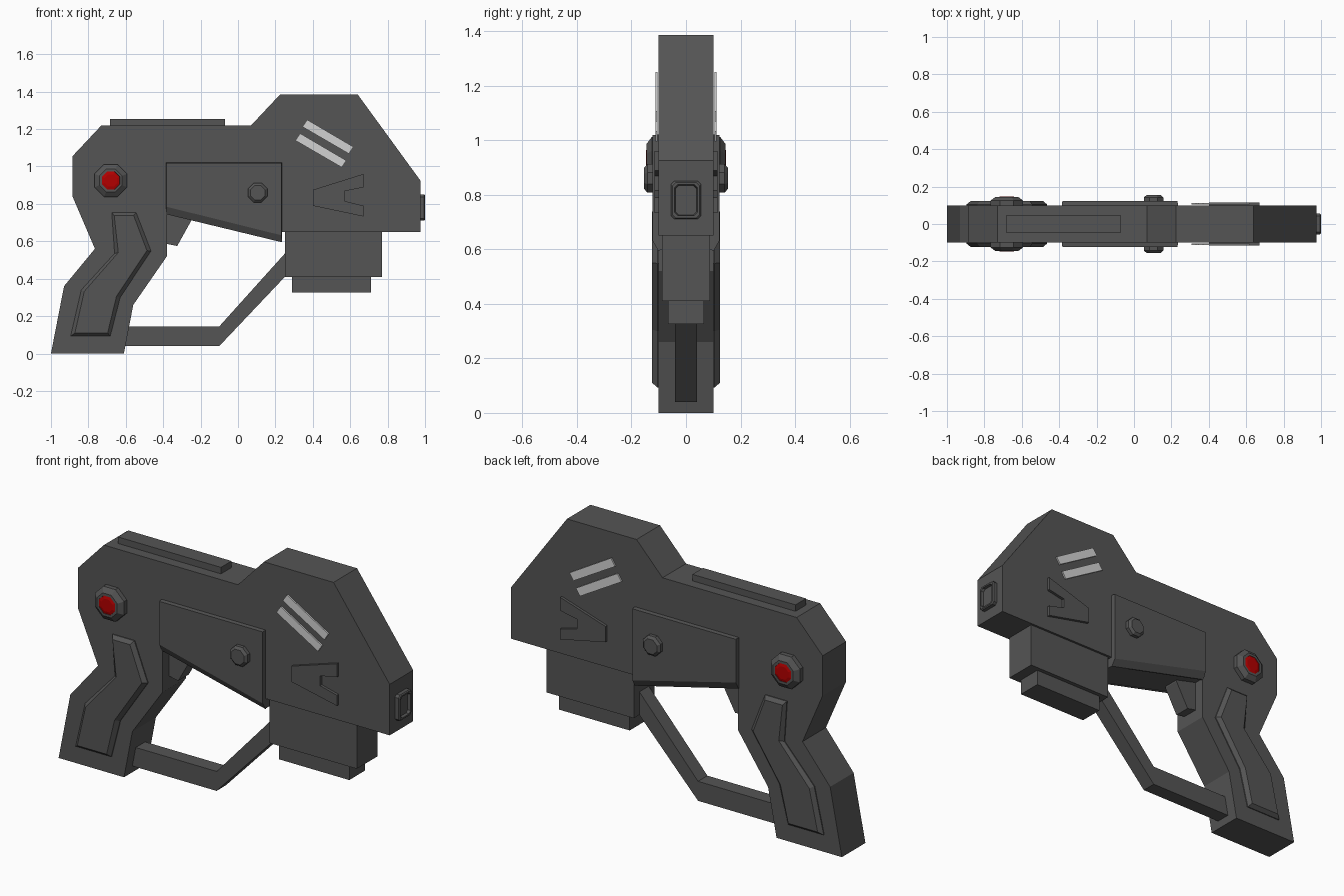
import bpy, bmesh, math

if "Cube" in bpy.data.objects:
    bpy.data.objects.remove(bpy.data.objects["Cube"])


def material(name, color):
    m = bpy.data.materials.new(name)
    m.diffuse_color = (*color, 1)
    m.use_nodes = True
    m.node_tree.nodes["Principled BSDF"].inputs["Base Color"].default_value = m.diffuse_color
    return m


GREY = material("dark grey", (0.09, 0.09, 0.09))
RED = material("red", (0.45, 0.0, 0.0))
LIGHT = material("light grey", (0.65, 0.65, 0.65))


def skin(name, stacks, mat):
    """Each stack is a list of equal-length rings, skinned and capped at both ends."""
    bm = bmesh.new()
    for rings in stacks:
        vr = [[bm.verts.new(p) for p in ring] for ring in rings]
        n = len(vr[0])
        for a, b in zip(vr, vr[1:]):
            for i in range(n):
                j = (i + 1) % n
                bm.faces.new((a[i], a[j], b[j], b[i]))
        bm.faces.new(vr[0])
        bm.faces.new(vr[-1])
    bmesh.ops.recalc_face_normals(bm, faces=bm.faces)
    me = bpy.data.meshes.new(name)
    bm.to_mesh(me)
    bm.free()
    me.materials.append(mat)
    ob = bpy.data.objects.new(name, me)
    bpy.context.collection.objects.link(ob)
    return ob


def ring(profile, y):
    return [(x, y, z) for x, z in profile]


def slab(name, profile, half, mat=GREY):
    """Side profile extruded symmetrically across the width."""
    return skin(name, [[ring(profile, -half), ring(profile, half)]], mat)


def both_sides(name, layers, mat=GREY):
    """Stack of (profile, y) layers, mirrored on both flanks."""
    return skin(name, [[ring(p, s * y) for p, y in layers] for s in (-1, 1)], mat)


def rect(x0, x1, z0, z1):
    return [(x0, z0), (x1, z0), (x1, z1), (x0, z1)]


def octagon(cx, cz, r):
    return [(cx + r * math.cos(math.pi * (i + .5) / 4),
             cz + r * math.sin(math.pi * (i + .5) / 4)) for i in range(8)]


# main body with grip
slab("body", [(-1, 0), (-.61, 0), (-.56, .26), (-.38, .52), (-.38, .75), (.235, .597),
              (.235, .65), (.975, .65), (.975, .925), (.64, 1.385), (.225, 1.385),
              (.07, 1.22), (-.73, 1.22), (-.885, 1.055), (-.885, .84),
              (-.765, .56), (-.93, .36)], .1)

# top rail, under-barrel blocks
slab("top_rail", rect(-.685, -.07, 1.2, 1.255), .045)
slab("lower_block", rect(.25, .77, .41, .66), .088)
slab("lower_block_foot", rect(.29, .71, .325, .42), .066)

# trigger and guard
slab("trigger", [(-.40, .59), (-.325, .575), (-.25, .71), (-.25, .73), (-.40, .77)], .045)
slab("trigger_guard", [(-.63, .04), (-.10, .04), (.26, .42), (.26, .545),
                       (-.10, .145), (-.63, .145)], .04)

# side plates, bevelled along the bottom
both_sides("side_plate", [
    ([(-.385, .745), (.235, .595), (.235, 1.02), (-.385, 1.02)], .095),
    ([(-.385, .745), (.235, .595), (.235, 1.02), (-.385, 1.02)], .102),
    ([(-.383, .785), (.233, .632), (.233, 1.018), (-.383, 1.018)], .123)])

# grip panels with chamfered edges
both_sides("grip_panel", [
    ([(-.675, .755), (-.545, .755), (-.465, .548), (-.63, .30), (-.683, .093),
      (-.895, .093), (-.838, .34), (-.66, .535)], .095),
    ([(-.675, .755), (-.545, .755), (-.465, .548), (-.63, .30), (-.683, .093),
      (-.895, .093), (-.838, .34), (-.66, .535)], .105),
    ([(-.662, .738), (-.558, .738), (-.487, .55), (-.65, .305), (-.697, .11),
      (-.872, .11), (-.822, .332), (-.64, .54)], .124)])

# plate bolts
both_sides("plate_bolt", [(octagon(.105, .86, r), y)
                          for r, y in ((.056, .1), (.056, .142), (.042, .154))])

# round side lamps: grey bezel with red lens
both_sides("lamp_bezel", [(octagon(-.68, .925, r), y) for r, y in
                          ((.094, .09), (.094, .125), (.066, .145), (.052, .145), (.05, .132))])
both_sides("lamp_lens", [(octagon(-.68, .925, r), y)
                         for r, y in ((.052, .13), (.052, .143), (.036, .147))], RED)

# light stripes
for i, (dx, dz) in enumerate(((0, 0), (-.038, -.073))):
    stripe = [(.37, 1.25), (.617, 1.105), (.593, 1.068), (.345, 1.212)]
    both_sides("stripe_%d" % (i + 1),
               [([(x + dx, z + dz) for x, z in stripe], y) for y in (.104, .112)], LIGHT)

# notched wedge plates
wedge = [(.40, .875), (.67, .96), (.67, .888), (.57, .868), (.57, .815),
         (.67, .79), (.67, .733), (.40, .79)]
both_sides("wedge_plate", [(wedge, .095), (wedge, .115)])


# muzzle frame with recessed centre
def muzzle_ring(x, inset):
    w, h, c = .055 - inset, .07 - inset, .012
    return [(x, y, .78 + z) for y, z in (
        (-w + c, -h), (w - c, -h), (w, -h + c), (w, h - c),
        (w - c, h), (-w + c, h), (-w, h - c), (-w, -h + c))]


skin("muzzle", [[muzzle_ring(.96, 0), muzzle_ring(.995, 0), muzzle_ring(1, .005),
                 muzzle_ring(1, .013), muzzle_ring(.985, .016)]], GREY)
